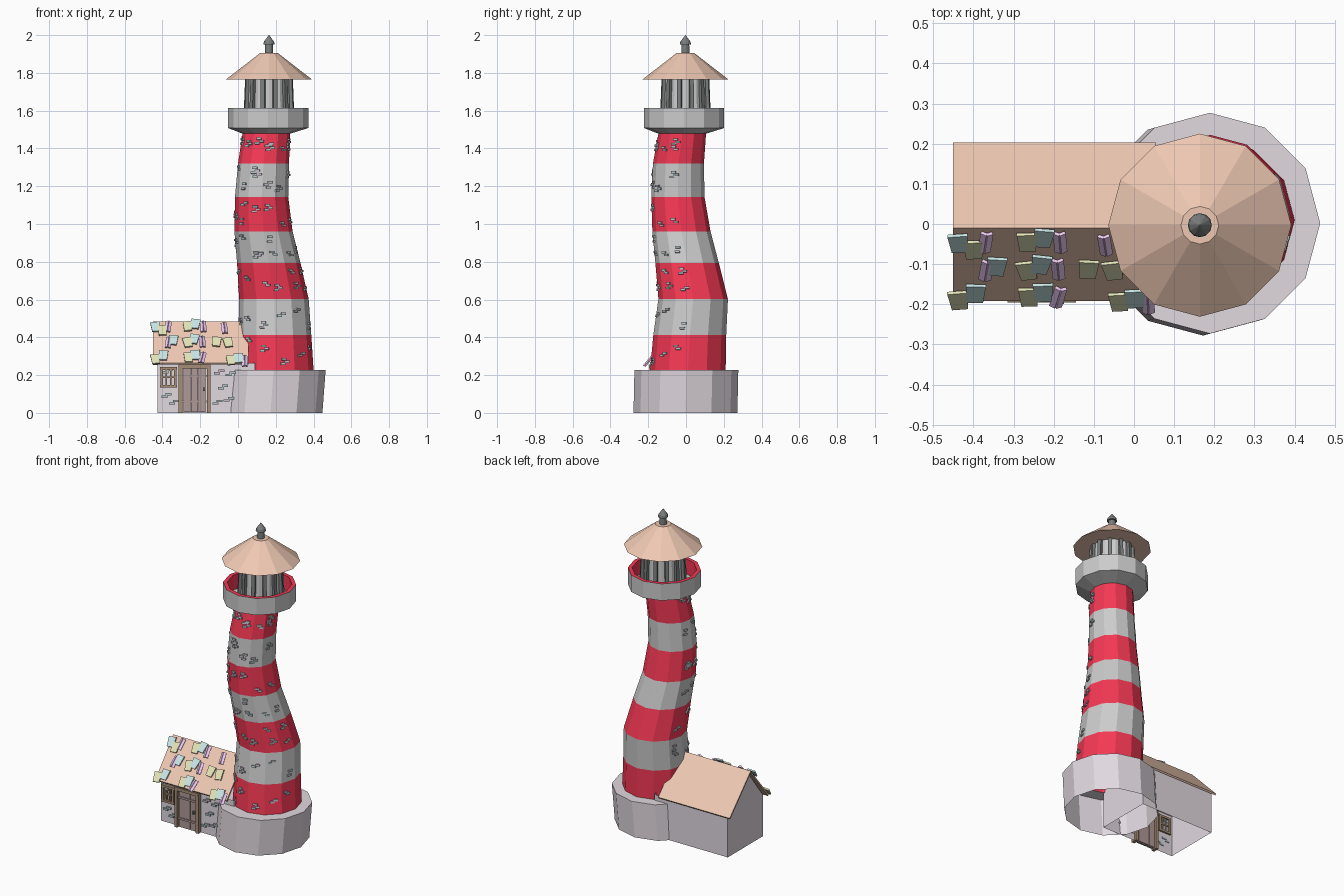
import bpy, math, random
from mathutils import Vector, Matrix

if "Cube" in bpy.data.objects:
    bpy.data.objects.remove(bpy.data.objects["Cube"])

random.seed(4)
N = 12


def mat(name, r, g, b):
    m = bpy.data.materials.new(name)
    m.diffuse_color = (r, g, b, 1)
    m.use_nodes = True
    m.node_tree.nodes["Principled BSDF"].inputs["Base Color"].default_value = m.diffuse_color
    return m


RED = mat("red_paint", .92, .04, .09)
GREY = mat("pale_grey", .75, .75, .75)
STONE = mat("mauve_stone", .75, .69, .74)
ROOF = mat("terracotta", .86, .58, .45)
DARK = mat("dark_iron", .2, .21, .21)
WOOD = mat("wood_frame", .38, .27, .18)
PLANK = mat("door_plank", .43, .32, .31)
BRICK = [mat("brick_blue", .45, .55, .58), mat("brick_mauve", .55, .48, .56)]
TEAL = mat("teal_tile", .58, .78, .78)
OLIVE = mat("olive_tile", .76, .77, .48)
PURPLE = mat("purple_tile", .86, .6, .9)


def make(name, verts, faces, mats, idx=None):
    me = bpy.data.meshes.new(name)
    me.from_pydata([tuple(v) for v in verts], [], faces)
    for m in mats:
        me.materials.append(m)
    if idx:
        for p, i in zip(me.polygons, idx):
            p.material_index = i
    ob = bpy.data.objects.new(name, me)
    bpy.context.collection.objects.link(ob)
    return ob


def ring_pt(ring, k):
    cx, cy, z, r = ring
    a = math.tau * k / N
    return Vector((cx + r * math.cos(a), cy + r * math.sin(a), z))


def loft(name, rings, mats, idx=None, top=True):
    """Skin a stack of (cx, cy, z, r) rings; idx gives one material per band."""
    v = [ring_pt(r, k) for r in rings for k in range(N)]
    f, mi = [], []
    for i in range(len(rings) - 1):
        for k in range(N):
            j = (k + 1) % N
            f.append((i * N + k, i * N + j, (i + 1) * N + j, (i + 1) * N + k))
            mi.append(idx[i] if idx else 0)
    if top:
        f.append(tuple(range(len(v) - N, len(v))))
        mi.append(idx[-1] if idx else 0)
    return make(name, v, f, mats, mi)


PRISM = [(0, 3, 2, 1), (4, 5, 6, 7), (0, 1, 5, 4), (1, 2, 6, 5), (2, 3, 7, 6), (3, 0, 4, 7)]


class Boxes:
    """Collects oriented boxes into one object."""
    def __init__(self):
        self.v, self.f, self.m = [], [], []

    def add(self, c, size, axes=None, m=0, taper=1.0):
        X, Y, Z = axes or (Vector((1, 0, 0)), Vector((0, 1, 0)), Vector((0, 0, 1)))
        n = len(self.v)
        for sz in (-.5, .5):
            t = taper if sz > 0 else 1
            for sx, sy in ((-.5, -.5), (.5, -.5), (.5, .5), (-.5, .5)):
                self.v.append(Vector(c) + X * sx * size[0] * t + Y * sy * size[1] + Z * sz * size[2])
        self.f += [tuple(i + n for i in q) for q in PRISM]
        self.m += [m] * 6

    def done(self, name, mats):
        return make(name, self.v, self.f, mats, self.m)


# Stone base and crooked striped tower
bands = [(.2, .01, .228, .2), (.195, .02, .413, .193), (.19, .038, .603, .184),
         (.163, .006, .793, .168), (.135, -.024, .96, .154), (.125, -.043, 1.143, .141),
         (.135, -.04, 1.32, .135), (.15, -.02, 1.478, .126)]
loft("stone_base", [(.172, -.003, 0, .275), (.189, .002, .228, .275), bands[0]], [STONE], top=False)
loft("striped_tower", bands, [RED, GREY], [i % 2 for i in range(7)], top=False)

# Balcony with red inner face
C = (.16, -.01)
loft("balcony", [(.15, -.02, 1.478, .126), (*C, 1.508, .212), (*C, 1.615, .212),
                 (*C, 1.615, .188), (*C, 1.52, .188)], [GREY, RED], [0, 0, 1, 1, 0][:4] + [0])

# Lantern room with dark bars, roof and spike
L = (.164, -.003)
loft("lantern_core", [(*L, 1.52, .124), (*L, 1.77, .115)], [GREY])
bars = Boxes()
for k in range(N):
    a = math.tau * (k + .5) / N
    n, t = Vector((math.cos(a), math.sin(a), 0)), Vector((-math.sin(a), math.cos(a), 0))
    z = Vector((0, 0, 1)) - n * .04
    bars.add(Vector((*L, 1.645)) + n * .122, (.022, .022, .25), (t, -n, z))
bars.done("lantern_bars", [DARK])
loft("lantern_roof", [(*L, 1.765, .115), (*L, 1.765, .228), (*L, 1.905, .047)], [ROOF])
loft("roof_spike", [(*L, 1.9, .022), (*L, 1.95, .02), (*L, 1.95, .03), (*L, 1.965, .027),
                    (*L, 2.0, .001)], [DARK])

# Clusters of loose bricks on the front half of the tower
br = Boxes()
for lo, hi in zip(bands, bands[1:]):
    for k in (5, 6, 7, 8, 9, 10, 11):
        for _ in range(random.choice((1, 1, 2))):
            u, w = random.uniform(.3, .7), random.uniform(.15, .85)
            a, b = ring_pt(lo, k), ring_pt(lo, k + 1)
            c, d = ring_pt(hi, k), ring_pt(hi, k + 1)
            p = a.lerp(b, u).lerp(c.lerp(d, u), w)
            t = (b - a).normalized()
            up = (c.lerp(d, .5) - a.lerp(b, .5)).normalized()
            n = t.cross(up).normalized()
            for s, h in random.sample([(-.011, -.008), (.011, .003), (-.004, .017)], random.choice((2, 2, 3))):
                br.add(p + t * s + up * h, (.026, .016, .012), (t, -n, up), random.randint(0, 1))
br.done("tower_bricks", BRICK)

# Cottage walls, open underneath
x0, x1, yf, yb, yr, e, rz = -.427, .09, -.168, .188, -.01, .265, .468
hv = [(x, y, z) for x in (x0, x1) for y, z in ((yf, 0), (yf, e), (yr, rz), (yb, e), (yb, 0))]
make("cottage_walls", hv, [(0, 1, 2, 3, 4), (9, 8, 7, 6, 5), (0, 5, 6, 1), (3, 8, 9, 4)], [STONE])

# Cottage roof: folded slab
prof = [(-.192, .265), (yr, .484), (.203, .262), (.197, .254), (yr, .471), (-.186, .256)]
rv = [(x, y, z) for x in (-.451, .055) for y, z in prof]
rf = [(i, i + 6, (i + 1) % 6 + 6, (i + 1) % 6) for i in range(6)]
rf += [(0, 1, 4, 5), (1, 2, 3, 4), (11, 10, 7, 6), (10, 9, 8, 7)]
make("cottage_roof", rv, rf, [ROOF])

# Roof tiles on the front slope
slope = Vector((0, yr + .192, .484 - .265)).normalized()
nor = Vector((1, 0, 0)).cross(slope)
rows = [[(-.437, -.04), (-.226, -.027), (-.343, -.098), (-.233, -.093), (-.395, -.165), (-.226, -.163), (.003, -.178)],
        [(-.4, -.056), (-.266, -.037), (-.114, -.105), (-.266, -.108), (-.437, -.182), (-.262, -.174), (-.037, -.186), (-.052, -.108)],
        [(-.37, -.038), (-.368, -.108), (-.184, -.038), (-.072, -.045), (-.189, -.105), (-.189, -.175), (.035, -.19)]]
tiles = Boxes()
for m, row in enumerate(rows):
    for x, y in row:
        z = .265 + (y + .192) * slope.z / slope.y
        R = Matrix.Rotation(random.uniform(-.2, .2), 3, nor)
        X, Z = R @ Vector((1, 0, 0)), R @ slope
        p = Vector((x, y, z)) + nor * .011
        if m < 2:
            tiles.add(p, (.04, .009, .062), (X, -nor, Z), m, 1.25)
        else:
            for s in (-1, 1):
                Y = (nor + X * .5 * s).normalized()
                tiles.add(p + X * .007 * s, (.016, .009, .07), (Y.cross(Z) * -1, -Y, Z), 2)
tiles.done("roof_tiles", [TEAL, OLIVE, PURPLE])

# Door: planks, frame, braces and handle
door = Boxes()
for i in range(3):
    door.add((-.27 + .04 * i, yf - .004, .122), (.037, .024, .236), m=1)
for x in (-.305, -.155):
    door.add((x, yf - .006, .128), (.02, .04, .256))
door.add((-.23, yf - .006, .246), (.17, .042, .02))
for z in (.06, .195):
    door.add((-.23, yf - .018, z), (.125, .01, .012), m=1)
door.add((-.18, yf - .022, .125), (.01, .018, .018), m=2)
door.done("door", [WOOD, PLANK, DARK])

# Window frame with glazing bars
win = Boxes()
for x in (-.404, -.332):
    win.add((x, yf - .004, .188), (.014, .03, .105))
for z in (.141, .235):
    win.add((-.368, yf - .004, z), (.09, .03, .014))
for x in (-.38, -.356):
    win.add((x, yf - .004, .188), (.007, .02, .09))
win.add((-.368, yf - .004, .188), (.07, .02, .008))
win.done("window", [WOOD])

# Loose bricks on the cottage front
wb = Boxes()
for x, z in ((-.39, .085), (-.35, .05), (-.385, .215), (-.11, .21), (-.09, .13), (-.12, .05), (-.05, .2), (-.06, .065)):
    for s, h in ((0, 0), (.022, .013)):
        wb.add((x + s, yf - .003, z + h), (.032, .014, .012), m=random.randint(0, 1))
wb.done("cottage_bricks", BRICK)
